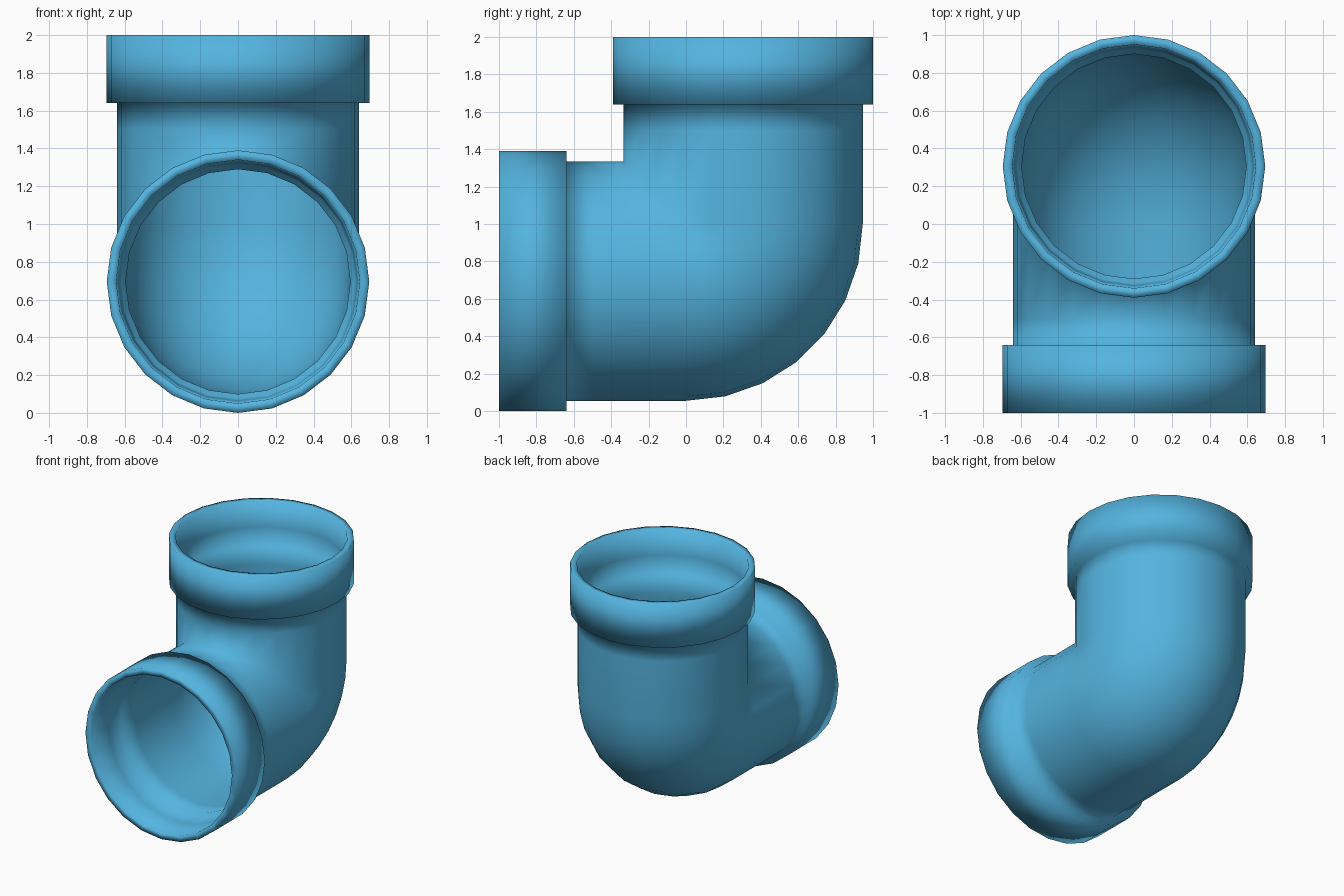
import bpy
import bmesh
from math import sin, cos, pi

cube = bpy.data.objects.get("Cube")
if cube:
    bpy.data.objects.remove(cube, do_unlink=True)

SIDES = 24        # sides of the pipe
BENDS = 7         # segments of the elbow
AXIS = 0.305      # y of the upright axis, also the bend radius
OUTER, BORE = 0.64, 0.595


def upright(radius, z):
    """Ring of points around the upright leg."""
    angles = [2 * pi * i / SIDES for i in range(SIDES)]
    return [(radius * sin(a), AXIS + radius * cos(a), z) for a in angles]


def mirrored(ring):
    """Swap the upright leg for the horizontal leg."""
    return [(x, 1 - z, 1 - y) for x, y, z in ring]


def bend(radius):
    """Rings round the elbow; the inside of the bend closes to a mitre."""
    rings = []
    for k in range(BENDS + 1):
        t = pi / 2 * k / BENDS
        ring = []
        for x, y, _ in upright(radius, 0):
            if y > 0:
                ring.append((x, y * cos(t), 1 - y * sin(t)))
            else:
                ring.append((x, y, 1 - y))
        rings.append(ring)
    return rings


# Collar and socket profiles, as radius and height on the upright leg
outside = [upright(r, z) for r, z in
           ((0.695, 2.0), (0.695, 1.64), (OUTER, 1.64), (OUTER, 1.5))]
inside = [upright(r, z) for r, z in
          ((0.645, 2.0), (0.632, 1.79), (0.62, 1.65), (BORE, 1.64), (BORE, 1.5))]

# Outer skin from top to front, then the bore back to the top
rings = outside + bend(OUTER) + [mirrored(r) for r in reversed(outside)]
rings += [mirrored(r) for r in inside] + bend(BORE)[::-1] + inside[::-1]

bm = bmesh.new()
loops = [[bm.verts.new(p) for p in ring] for ring in rings]
for n, a in enumerate(loops):
    b = loops[(n + 1) % len(loops)]
    for i in range(SIDES):
        j = (i + 1) % SIDES
        bm.faces.new((a[i], a[j], b[j], b[i]))
bmesh.ops.remove_doubles(bm, verts=bm.verts, dist=0.0001)
bmesh.ops.recalc_face_normals(bm, faces=bm.faces)
for face in bm.faces:
    face.smooth = True

mesh = bpy.data.meshes.new("pipe_elbow")
bm.to_mesh(mesh)
bm.free()
elbow = bpy.data.objects.new("pipe_elbow", mesh)
bpy.context.collection.objects.link(elbow)

# Blue plastic
blue = bpy.data.materials.new("sky_blue")
blue.use_nodes = True
colour = (0.089, 0.456, 0.745, 1)
blue.diffuse_color = colour
blue.node_tree.nodes["Principled BSDF"].inputs["Base Color"].default_value = colour
mesh.materials.append(blue)
